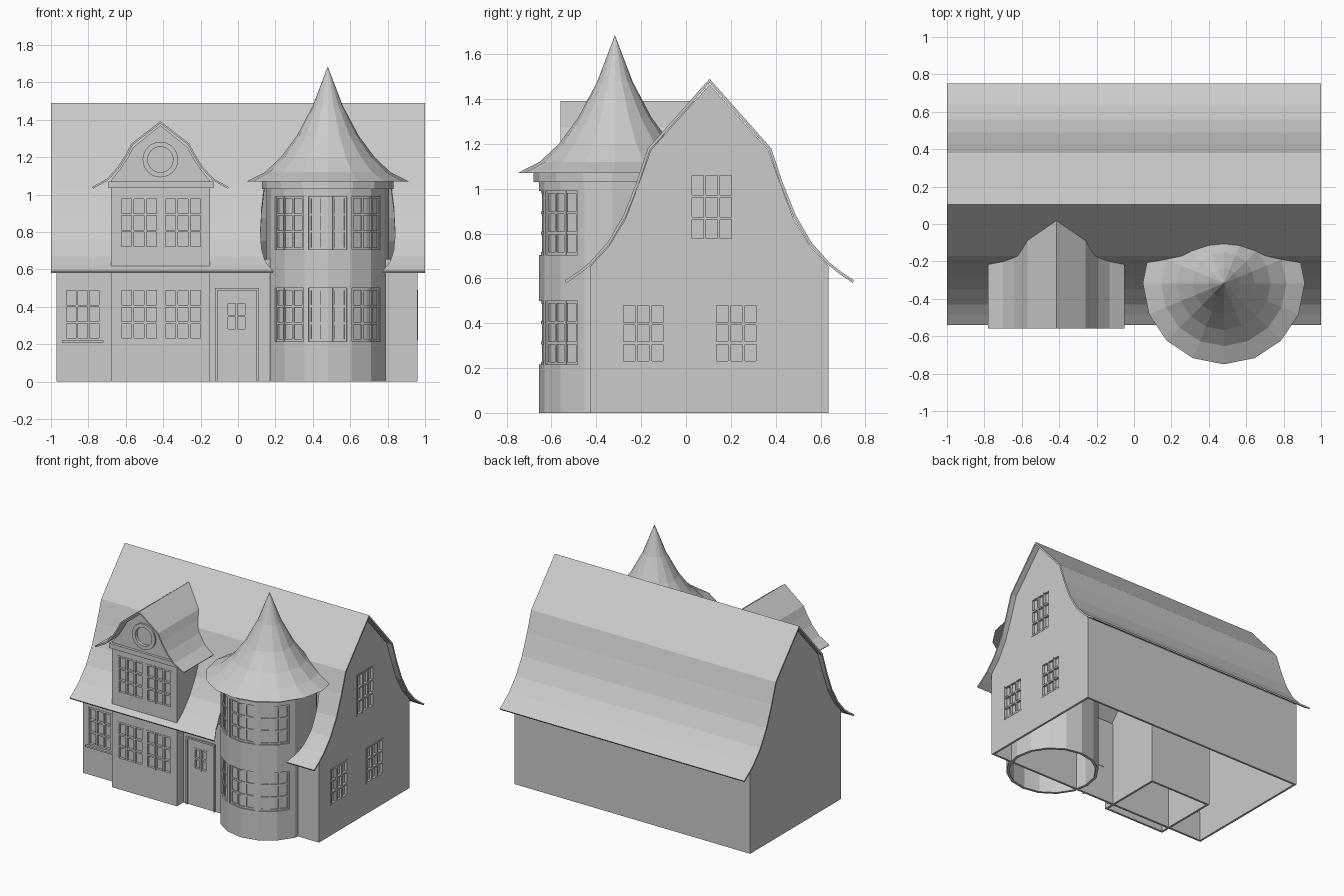
import bpy, bmesh, math
from mathutils import Matrix, Vector

if "Cube" in bpy.data.objects:
    bpy.data.objects.remove(bpy.data.objects["Cube"], do_unlink=True)

GREY = (0.6, 0.6, 0.6, 1)
mat = bpy.data.materials.new("plain_grey")
mat.use_nodes = True
mat.diffuse_color = GREY
mat.node_tree.nodes["Principled BSDF"].inputs["Base Color"].default_value = GREY


def finish(name, bm, thick=0, cutter=None):
    """Turn a bmesh into an object, thickened inward and cut where asked."""
    bmesh.ops.recalc_face_normals(bm, faces=bm.faces)
    mesh = bpy.data.meshes.new(name)
    bm.to_mesh(mesh)
    bm.free()
    mesh.materials.append(mat)
    ob = bpy.data.objects.new(name, mesh)
    bpy.context.collection.objects.link(ob)
    if thick:
        mod = ob.modifiers.new("thickness", 'SOLIDIFY')
        mod.thickness, mod.offset, mod.use_even_offset = thick, -1, True
    if cutter:
        mod = ob.modifiers.new("openings", 'BOOLEAN')
        mod.operation, mod.solver, mod.object = 'DIFFERENCE', 'EXACT', cutter
    return ob


def cutter_object(name, bm):
    ob = finish(name, bm)
    ob.hide_render = True
    ob.hide_viewport = True
    ob.display_type = 'WIRE'
    return ob


def mirrored(half, centre):
    """Full profile from (half width, height) points ending on the ridge."""
    left = [(centre - h, z) for h, z in half]
    return left + [(centre + h, z) for h, z in reversed(half[:-1])]


def sweep(profile, place, start, end, caps=False):
    """Extrude an open profile; caps close both ends."""
    bm = bmesh.new()
    a = [bm.verts.new(place(p, z, start)) for p, z in profile]
    b = [bm.verts.new(place(p, z, end)) for p, z in profile]
    for i in range(len(a) - 1):
        bm.faces.new((a[i], a[i + 1], b[i + 1], b[i]))
    if caps:
        bm.faces.new(a)
        bm.faces.new(b)
    return bm


def revolve(bm, profile, n, matrix, closed=False):
    """Rings from (radius, height) points around the local z axis."""
    rings = []
    for r, h in profile:
        count = n if r else 1
        rings.append([bm.verts.new(matrix @ Vector((r * math.cos(math.tau * i / n),
                     r * math.sin(math.tau * i / n), h))) for i in range(count)])
    pairs = list(zip(rings, rings[1:] + rings[:1])) if closed else list(zip(rings, rings[1:]))
    for lo, hi in pairs:
        for i in range(n):
            j = (i + 1) % n
            quad = [lo[i % len(lo)], lo[j % len(lo)], hi[j % len(hi)], hi[i % len(hi)]]
            bm.faces.new(list(dict.fromkeys(quad)))


def bar(bm, place, u0, u1, z0, z1, d0, d1, n=1):
    """Box on a wall: u along it, z up, d outward; n steps follow a curve."""
    rings = []
    for i in range(n + 1):
        u = u0 + (u1 - u0) * i / n
        rings.append([bm.verts.new(place(u, z, d))
                      for z, d in ((z0, d0), (z1, d0), (z1, d1), (z0, d1))])
    for a, b in zip(rings, rings[1:]):
        for i in range(4):
            j = (i + 1) % 4
            bm.faces.new((a[i], a[j], b[j], b[i]))
    bm.faces.new(rings[0])
    bm.faces.new(rings[-1])


def window(bm, cut, place, u0, u1, z0, z1, cols=3, rows=3, n=1, front=0.003):
    """Opening, glass, frame and glazing bars."""
    w = 0.006
    bar(cut, place, u0, u1, z0, z1, -0.04, 0.04, n)
    bar(bm, place, u0, u1, z0, z1, -0.019, -0.016, n)
    for i in range(cols + 1):
        u = u0 + w + (u1 - u0 - 2 * w) * i / cols
        bar(bm, place, u - w, u + w, z0, z1, -0.018, front)
    for i in range(rows + 1):
        z = z0 + w + (z1 - z0 - 2 * w) * i / rows
        bar(bm, place, u0, u1, z - w, z + w, -0.018, front - 0.001, n)


# Wall coordinate systems
FRONT, BAY_FRONT, SIDE, RIDGE, BAY_X = -0.425, -0.5, 0.96, 0.105, -0.415
TX, TY, TR, SIDES = 0.48, -0.328, 0.328, 16


def on_front(u, z, d):
    return (u, FRONT - d, z)


def on_bay(u, z, d):
    return (u, BAY_FRONT - d, z)


def on_side(u, z, d):
    return (SIDE + d, u, z)


def on_tower(u, z, d):
    step = math.tau / SIDES
    a = u / TR - math.pi / 2
    r = TR * math.cos(step / 2) / math.cos(a % step - step / 2) + d
    return (TX + r * math.cos(a), TY + r * math.sin(a), z)


def along_x(p, z, t):
    return (t, p, z)


def along_y(p, z, t):
    return (p, t, z)


# House windows, sill and door
wins, cuts = bmesh.new(), bmesh.new()
window(wins, cuts, on_front, -0.93, -0.73, 0.22, 0.5)
window(wins, cuts, on_front, -0.065, 0.05, 0.27, 0.43, 2, 2)
for y, z0, z1 in ((-0.29, 0.22, 0.49), (0.125, 0.22, 0.49), (0.015, 0.765, 1.07)):
    window(wins, cuts, on_side, y, y + 0.2, z0, z1)
finish("house_windows", wins)
house_cuts = cutter_object("house_openings", cuts)
trim = bmesh.new()
bar(trim, on_front, -0.94, -0.72, 0.208, 0.22, 0, 0.02)
finish("window_sill", trim)
trim = bmesh.new()
bar(trim, on_front, -0.122, -0.11, 0, 0.5, 0, 0.012)
bar(trim, on_front, 0.1, 0.112, 0, 0.5, 0, 0.012)
bar(trim, on_front, -0.122, 0.112, 0.488, 0.5, 0, 0.012)
finish("door_frame", trim)

# House walls: open below and under the roof
gable = [(0.53, 0), (0.53, 0.655), (0.45, 0.742), (0.375, 0.865), (0.312, 1.03),
         (0.262, 1.172), (0, 1.465)]
shell = sweep(mirrored(gable, RIDGE), along_x, -0.97, SIDE, True)
shell.faces.ensure_lookup_table()
tops = [f for f in shell.faces if len(f.verts) == 4 and f.calc_center_median().z > 0.5]
bmesh.ops.delete(shell, geom=tops, context='FACES_ONLY')
finish("house_walls", shell, 0.016, house_cuts)

# Main roof, cut out around the tower
cut = bmesh.new()
revolve(cut, [(0, 0.3), (0.36, 0.3), (0.36, 1.07), (0, 1.07)], 32,
        Matrix.Translation((TX, TY, 0)))
notch = cutter_object("tower_notch", cut)
eaves = [(0.645, 0.59), (0.59, 0.627), (0.535, 0.67), (0.455, 0.76), (0.385, 0.88),
         (0.325, 1.03), (0.275, 1.18), (0, 1.49)]
finish("main_roof", sweep(mirrored(eaves, RIDGE), along_x, -1, 1), 0.012, notch)

# Bay with dormer gable
wins, cuts = bmesh.new(), bmesh.new()
for u in (-0.635, -0.4):
    for z in (0.22, 0.71):
        window(wins, cuts, on_bay, u, u + 0.212, z, z + 0.278)
round_at = Matrix.Translation((BAY_X, BAY_FRONT, 1.187)) @ Matrix.Rotation(math.pi / 2, 4, 'X')
revolve(cuts, [(0, -0.04), (0.085, -0.04), (0.085, 0.04), (0, 0.04)], 24, round_at)
finish("bay_windows", wins)
bay_cuts = cutter_object("bay_openings", cuts)
ring = bmesh.new()
revolve(ring, [(0.095, -0.015), (0.095, 0.012), (0.068, 0.012), (0.068, -0.015)], 24, round_at, True)
revolve(ring, [(0, -0.012), (0.085, -0.012), (0.085, -0.015), (0, -0.015)], 24, round_at)
finish("round_window", ring)
bay = [(0.265, 0), (0.265, 1.075), (0.215, 1.135), (0.172, 1.203), (0.145, 1.253), (0, 1.37)]
finish("bay_walls", sweep(mirrored(bay, BAY_X), along_y, BAY_FRONT, 0.02, True), 0.016, bay_cuts)
trim = bmesh.new()
bar(trim, on_bay, -0.693, -0.13, 1.035, 1.07, 0, 0.02)
for u in (-0.693, -0.15):
    bar(trim, on_bay, u, u + 0.02, 1.035, 1.07, -0.3, 0)
finish("bay_cornice", trim)
dormer = [(0.365, 1.04), (0.285, 1.085), (0.225, 1.15), (0.182, 1.22), (0.155, 1.272), (0, 1.392)]
finish("dormer_roof", sweep(mirrored(dormer, BAY_X), along_y, -0.56, 0.04), 0.01)

# Round tower with two rings of windows
wins, cuts = bmesh.new(), bmesh.new()
for z in (0.215, 0.705):
    for k in (-1, 0, 1):
        u = k * 0.242
        window(wins, cuts, on_tower, u - 0.107, u + 0.107, z, z + 0.285, n=6, front=-0.008)
finish("tower_windows", wins)
tower_cuts = cutter_object("tower_openings", cuts)
axis = Matrix.Translation((TX, TY, 0))
wall = bmesh.new()
revolve(wall, [(TR, 0), (TR, 1.05)], SIDES, axis)
finish("tower_walls", wall, 0.02, tower_cuts)
trim = bmesh.new()
revolve(trim, [(0.3, 1.03), (0.352, 1.03), (0.352, 1.075), (0.3, 1.075)], SIDES, axis, True)
finish("tower_cornice", trim)
cone = bmesh.new()
revolve(cone, [(0, 1.07), (0.433, 1.07), (0.335, 1.12), (0.25, 1.2), (0.165, 1.315),
               (0.08, 1.475), (0, 1.685)], SIDES, Matrix.Translation((TX, -0.317, 0)))
finish("tower_roof", cone)
